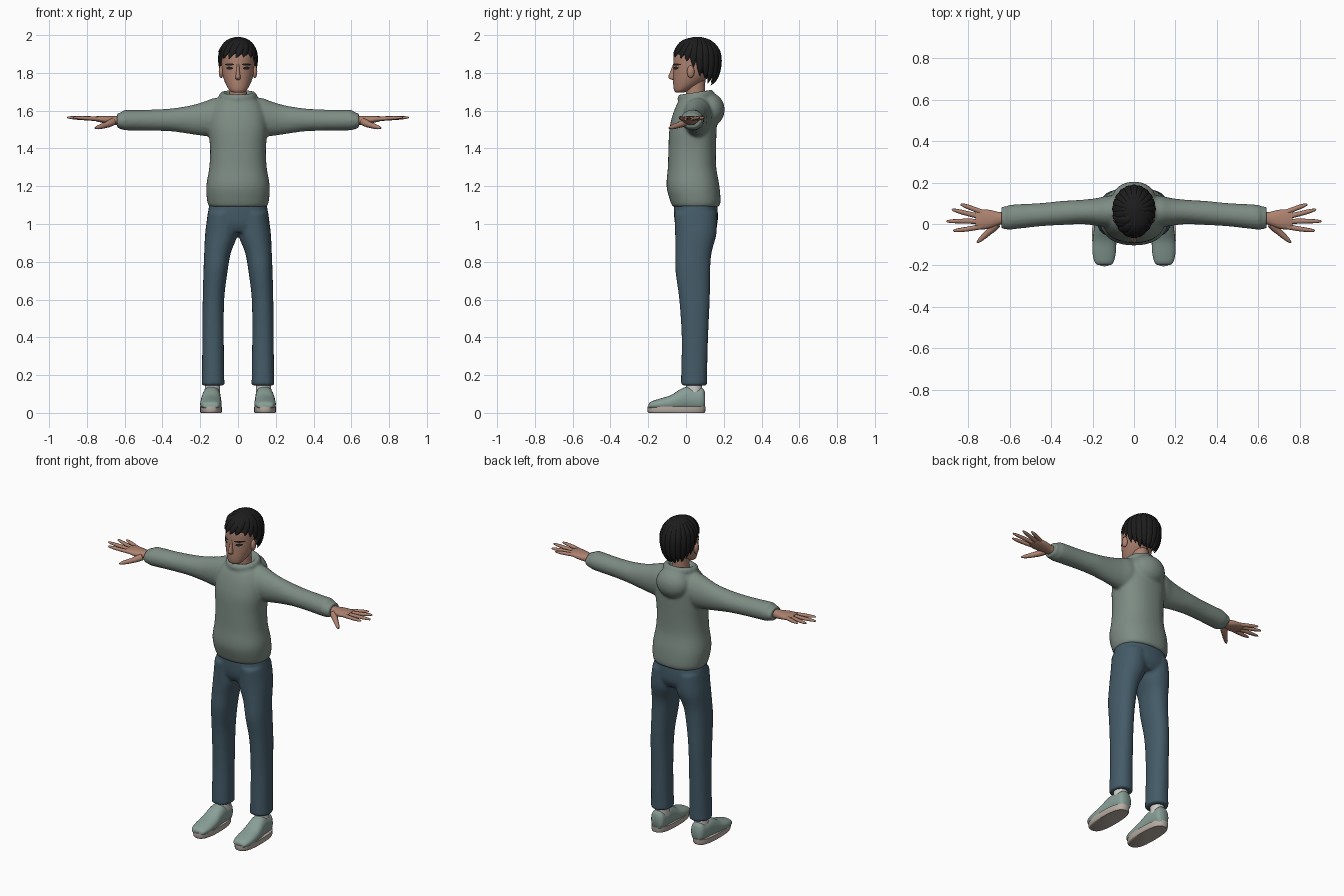
import bpy, bmesh, math
from mathutils import Vector, Matrix

if "Cube" in bpy.data.objects:
    bpy.data.objects.remove(bpy.data.objects["Cube"])

COLOURS = {
    "skin": (0.42, 0.225, 0.16), "hoodie_green": (0.205, 0.262, 0.228),
    "denim": (0.058, 0.105, 0.138), "hair_black": (0.012, 0.012, 0.013),
    "shoe_green": (0.25, 0.345, 0.31), "sole_cream": (0.47, 0.41, 0.36),
    "sock_white": (0.62, 0.60, 0.57), "eye_dark": (0.02, 0.016, 0.015)}
MATS = {}
for key, c in COLOURS.items():
    MATS[key] = bpy.data.materials.new(key)
    MATS[key].diffuse_color = (*c, 1)


def spline(pts, steps):
    """Catmull-Rom through tuples of any length."""
    out = []
    for i in range(len(pts) - 1):
        a, b, c, d = pts[max(i - 1, 0)], pts[i], pts[i + 1], pts[min(i + 2, len(pts) - 1)]
        for k in range(steps):
            t = k / steps
            out.append(tuple(0.5 * (2 * q + (r - p) * t + (2 * p - 5 * q + 4 * r - s) * t * t
                             + (3 * q - p - 3 * r + s) * t ** 3) for p, q, r, s in zip(a, b, c, d)))
    return out + [tuple(pts[-1])]


def skin_rings(bm, rings):
    rows = [[bm.verts.new(co) for co in ring] for ring in rings]
    n = len(rows[0])
    for a, b in zip(rows, rows[1:]):
        for i in range(n):
            bm.faces.new((a[i], a[(i + 1) % n], b[(i + 1) % n], b[i]))
    bm.faces.new(rows[0])
    bm.faces.new(rows[-1])


def loft(bm, rings, axis="z", n=24, p=2.0, s=1, steps=4):
    """Rings: (position on axis, centre 1, centre 2, radius 1, radius 2)."""
    out = []
    for pos, c1, c2, r1, r2 in spline(rings, steps):
        ring = []
        for i in range(n):
            a = math.tau * i / n
            u = c1 + max(r1, .001) * math.copysign(abs(math.cos(a)) ** (2 / p), math.cos(a))
            v = c2 + max(r2, .001) * math.copysign(abs(math.sin(a)) ** (2 / p), math.sin(a))
            x, y, z = {"z": (u, v, pos), "x": (pos, u, v), "y": (u, pos, v)}[axis]
            ring.append((x * s, y, z))
        out.append(ring)
    skin_rings(bm, out)


def sweep(bm, pts, radii, normal, n=8, s=1):
    """Flattened tube along a path; normal(point) gives the thin direction."""
    pts = [Vector(q) for q in pts]
    out = []
    for i, q in enumerate(pts):
        t = (pts[min(i + 1, len(pts) - 1)] - pts[max(i - 1, 0)]).normalized()
        side = t.cross(normal(q)).normalized()
        up = side.cross(t)
        w, h = radii[i]
        ring = [q + side * w * math.cos(math.tau * k / n) + up * h * math.sin(math.tau * k / n) for k in range(n)]
        out.append([(v.x * s, v.y, v.z) for v in ring])
    skin_rings(bm, out)


def ball(bm, centre, radii, seg=24):
    m = Matrix.Translation(centre) @ Matrix.Diagonal((*radii, 1))
    return bmesh.ops.create_uvsphere(bm, u_segments=seg, v_segments=seg // 2, radius=1, matrix=m)["verts"]


def finish(name, bm, mat, voxel=0, angle=50):
    bmesh.ops.recalc_face_normals(bm, faces=bm.faces)
    me = bpy.data.meshes.new(name)
    bm.to_mesh(me)
    bm.free()
    me.materials.append(MATS[mat])
    ob = bpy.data.objects.new(name, me)
    bpy.context.collection.objects.link(ob)
    if voxel:  # fuse overlapping volumes into one soft garment
        r = ob.modifiers.new("fuse", "REMESH")
        r.mode, r.voxel_size, r.use_smooth_shade = "VOXEL", voxel, True
        sm = ob.modifiers.new("soften", "SMOOTH")
        sm.factor, sm.iterations = 0.5, 4
    else:
        bpy.ops.object.select_all(action="DESELECT")
        ob.select_set(True)
        bpy.context.view_layer.objects.active = ob
        bpy.ops.object.shade_smooth_by_angle(angle=math.radians(angle))
    return ob


# Hoodie: torso, sleeves, collar roll and hood
bm = bmesh.new()
loft(bm, [(1.09, 0, .052, .152, .122), (1.12, 0, .05, .163, .133), (1.20, 0, .037, .168, .14),
          (1.30, 0, .032, .152, .128), (1.40, 0, .033, .148, .126), (1.50, 0, .037, .156, .125),
          (1.58, 0, .047, .15, .117), (1.64, 0, .055, .125, .10), (1.672, 0, .06, .088, .078)], p=2.3, n=40)
for s in (1, -1):
    loft(bm, [(.04, .06, 1.57, .07, .09), (.12, .06, 1.566, .077, .102), (.18, .058, 1.557, .067, .091),
              (.25, .058, 1.552, .059, .076), (.35, .053, 1.551, .058, .061), (.45, .045, 1.55, .056, .056),
              (.55, .037, 1.55, .059, .055), (.60, .032, 1.55, .06, .054), (.615, .03, 1.547, .056, .046),
              (.64, .03, 1.547, .053, .039)], axis="x", s=s)
collar = []
for i in range(32):
    a = math.tau * i / 32
    d = Vector((math.cos(a) * .082, math.sin(a) * .078, math.sin(a) * .012))
    rad = Vector((math.cos(a), math.sin(a), 0))
    collar.append([bm.verts.new(Vector((0, .052, 1.676)) + d + rad * .02 * math.cos(math.tau * k / 10)
                                + Vector((0, 0, .024 * math.sin(math.tau * k / 10)))) for k in range(10)])
for i in range(32):
    a, b = collar[i], collar[(i + 1) % 32]
    for k in range(10):
        bm.faces.new((a[k], a[(k + 1) % 10], b[(k + 1) % 10], b[k]))
ball(bm, (0, .125, 1.605), (.105, .08, .09))
finish("hoodie", bm, "hoodie_green", voxel=.009)

# Jeans: pelvis and two legs
bm = bmesh.new()
loft(bm, [(1.13, 0, .05, .145, .11), (1.07, 0, .052, .158, .116), (1.0, 0, .054, .162, .112),
          (.955, 0, .052, .11, .09)], p=2.3, n=36)
for s in (1, -1):
    loft(bm, [(1.06, .08, .05, .08, .112), (.95, .087, .052, .087, .11), (.85, .108, .04, .071, .096),
              (.75, .119, .036, .064, .092), (.60, .13, .045, .057, .081), (.40, .132, .047, .057, .07),
              (.20, .132, .043, .059, .069), (.145, .132, .043, .062, .07)], s=s, p=2.2)
finish("jeans", bm, "denim", voxel=.009)

# Socks, shoes and soles
parts = {k: bmesh.new() for k in ("sock", "shoe", "sole")}
for s in (1, -1):
    loft(parts["sock"], [(.09, .136, .042, .042, .044), (.2, .134, .044, .038, .042)], s=s, n=16, steps=1)
    loft(parts["shoe"], [(-.198, .144, .034, .03, .012), (-.185, .144, .04, .045, .02), (-.14, .144, .045, .056, .03),
                         (-.08, .143, .053, .056, .041), (-.03, .142, .067, .052, .058), (.01, .14, .075, .049, .064),
                         (.05, .139, .07, .047, .06), (.085, .138, .072, .042, .06), (.1, .138, .068, .03, .045)],
         axis="y", s=s, p=2.3)
    loft(parts["sole"], [(0, .143, -.05, .054, .148), (.008, .143, -.051, .058, .153), (.035, .143, -.05, .059, .154)],
         s=s, n=32, p=2.6, steps=2)
finish("socks", parts["sock"], "sock_white")
finish("shoes", parts["shoe"], "shoe_green", angle=60)
finish("soles", parts["sole"], "sole_cream")

# Hands: palm, four fingers and thumb
bm = bmesh.new()
FINGERS = [((.735, -.012), (.80, -.024), (.868, -.032)), ((.745, .012), (.82, .014), (.90, .013)),
           ((.74, .035), (.81, .052), (.874, .069)), ((.725, .053), (.78, .075), (.832, .094))]
for s in (1, -1):
    loft(bm, [(.60, .03, 1.547, .032, .025), (.645, .027, 1.547, .03, .024), (.69, .024, 1.551, .043, .021),
              (.73, .022, 1.555, .048, .017), (.765, .022, 1.558, .041, .011)], axis="x", s=s, p=2.3, n=18)
    paths = [[(x, y, 1.556 + .004 * i) for i, (x, y) in enumerate(f)] for f in FINGERS]
    for f in paths:
        sweep(bm, spline(f, 3) + [Vector(f[2]) + Vector((.005, 0, 0))],
              [(r, r * .9) for r in (.013, .0125, .012, .0115, .011, .009, .006, .002)], lambda q: Vector((0, 0, 1)), s=s)
    thumb = [(.66, .0, 1.542), (.70, -.038, 1.524), (.757, -.09, 1.508)]
    sweep(bm, spline(thumb, 3), [(r, r) for r in (.02, .02, .019, .016, .014, .011, .004)],
          lambda q: Vector((0, 0, 1)), s=s)
finish("hands", bm, "skin")

# Head, neck, nose and ears
HEAD = [(1.695, 0, -.035, .022, .018), (1.703, 0, -.027, .04, .034), (1.72, 0, -.012, .054, .054),
        (1.75, 0, .01, .069, .078), (1.79, 0, .03, .082, .098), (1.84, 0, .045, .089, .112),
        (1.90, 0, .048, .088, .11), (1.95, 0, .055, .065, .08), (1.972, 0, .055, .04, .05)]
bm = bmesh.new()
loft(bm, HEAD, n=32)
loft(bm, [(1.62, 0, .05, .055, .055), (1.70, 0, .05, .046, .05), (1.80, 0, .05, .05, .055)])
loft(bm, [(1.848, 0, -.062, .006, .006), (1.81, 0, -.068, .009, .014), (1.782, 0, -.072, .013, .021),
          (1.77, 0, -.07, .014, .018), (1.763, 0, -.066, .008, .006)], n=12)
for s in (1, -1):
    ball(bm, (s * .089, .025, 1.806), (.013, .02, .034), 12)
finish("head", bm, "skin")


def face_y(x, z):
    r = min(spline(HEAD, 12), key=lambda q: abs(q[0] - z))
    return r[2] - r[4] * math.sqrt(max(0, 1 - (x / r[3]) ** 2))


def face_plate(name, mat, x0, x1, z0, z1, height):
    """Thin almond-shaped plates laid on both sides of the face."""
    bm = bmesh.new()
    for s in (1, -1):
        rows = []
        for i in range(9):
            t = i / 8
            x, z, h = x0 + (x1 - x0) * t, z0 + (z1 - z0) * t, height * (.35 + .65 * math.sin(math.pi * t)) / 2
            rows.append([bm.verts.new((s * x, face_y(x, z + k * h) - .003, z + k * h)) for k in (-1, 0, 1)])
        for a, b in zip(rows, rows[1:]):
            for k in (0, 1):
                f = bm.faces.new((a[k], b[k], b[k + 1], a[k + 1]))
                if s < 0:
                    f.normal_flip()
    bmesh.ops.solidify(bm, geom=bm.faces[:], thickness=.002)
    finish(name, bm, mat)


# Painted eyes and brows
face_plate("eyes", "eye_dark", .027, .062, 1.824, 1.826, .017)
face_plate("eyebrows", "hair_black", .02, .07, 1.845, 1.844, .012)

# Hair: inner cap plus tapered locks falling from the crown
bm = bmesh.new()
cap = ball(bm, (0, .06, 1.875), (.1, .125, .116), 32)
bmesh.ops.delete(bm, geom=[v for v in cap if v.co.y < .05 and v.co.z < 1.883], context="VERTS")
CENTRE = Vector((0, .065, 1.868))


def lock(phi0, phi1, th0, th1, width, lift=0.0):
    pts, radii, steps = [], [], 12
    for i in range(steps + 1):
        t = i / steps
        phi, th = math.radians(phi0 + (phi1 - phi0) * t), math.radians(th0 + (th1 - th0) * t)
        r = math.sin(th) if th < math.pi / 2 else math.sin(th) ** .6
        r *= 1 + lift * t ** 3
        ry = .108 if math.sin(phi) > 0 else .122
        pts.append(CENTRE + Vector((.09 * r * math.cos(phi), ry * r * math.sin(phi),
                                    (.115 if th < math.pi / 2 else .15) * math.cos(th))))
        w = width * min(.45 + 1.4 * t, 1) * max(.04, 1 - t ** 5)
        radii.append((w, w * .68))
    sweep(bm, pts, radii, lambda q: (q - CENTRE).normalized(), n=10)


for i in range(13):  # back and sides
    phi = -12 + 17 * i
    end = 108 + 43 * max(0, math.sin(math.radians(phi))) ** .5 + (4 if i % 2 else -3)
    lock(phi, phi, 12, end, .026, .04)
for p0, p1, end, lift in [(-20, -30, 96, .02), (-35, -48, 90, .03), (-45, -75, 86, .06), (-55, -98, 87, .06),
                          (-75, -120, 87, .08), (-95, -142, 86, .1), (-125, -160, 92, .06), (-120, -170, 68, .28)]:
    lock(p0, p1, 14, end, .027, lift)  # fringe swept to one side
finish("hair", bm, "hair_black", angle=60)

for m in bpy.data.materials:
    if m.users and not m.is_grease_pencil:
        m.use_nodes = True
        m.node_tree.nodes["Principled BSDF"].inputs["Base Color"].default_value = m.diffuse_color
